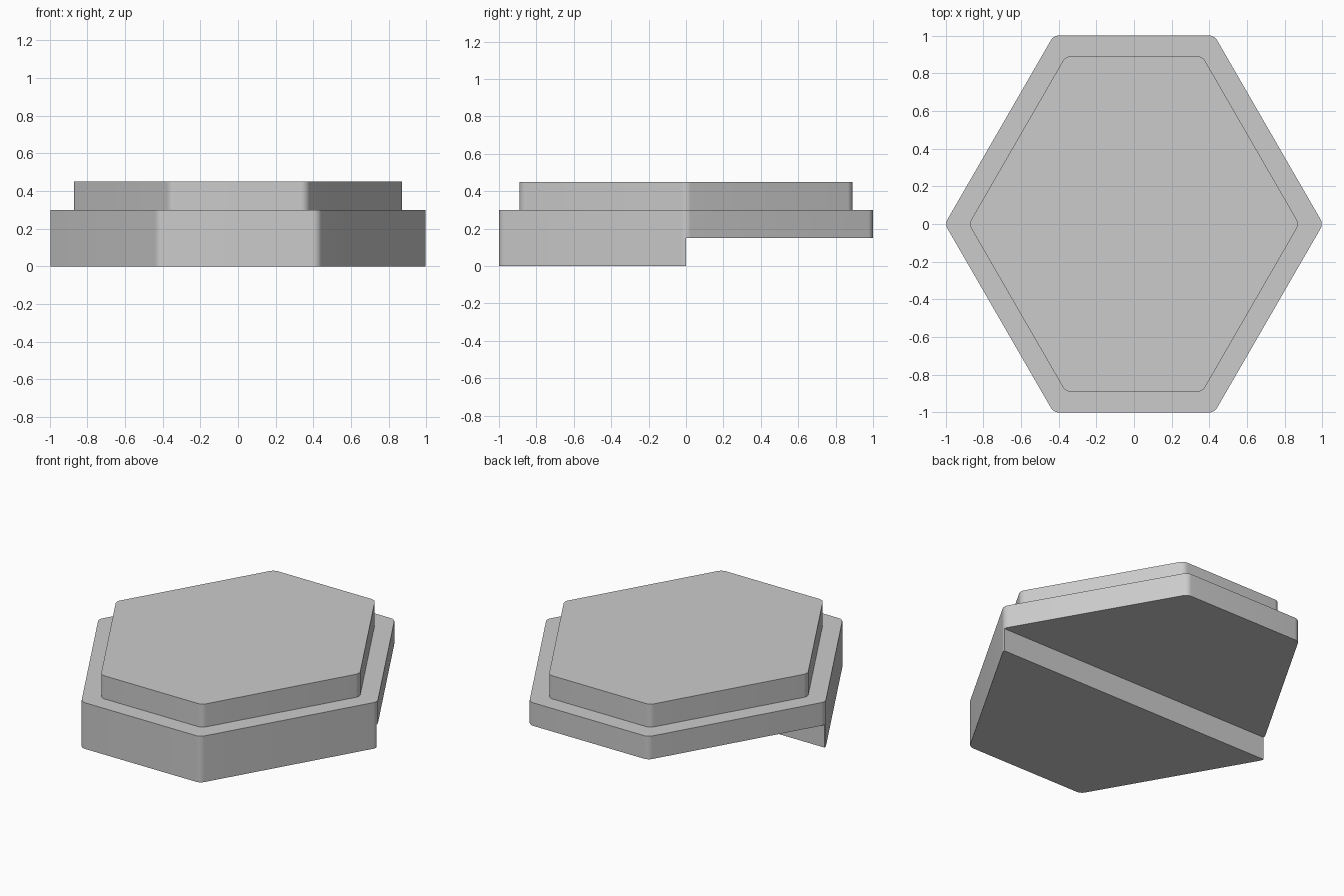
import bpy
import bmesh
import math
from mathutils import Vector

cube = bpy.data.objects.get("Cube")
if cube:
    bpy.data.objects.remove(cube, do_unlink=True)

STEP = 0.15      # height of each layer
RADIUS = 0.05    # rounded corner radius
ARC_STEPS = 8

grey = bpy.data.materials.new("plain grey")
grey.use_nodes = True
colour = (0.6, 0.6, 0.6, 1.0)
grey.diffuse_color = colour
grey.node_tree.nodes["Principled BSDF"].inputs["Base Color"].default_value = colour


def hexagon(tip, half_depth):
    """Outline of a stretched hexagon with 120 degree rounded corners."""
    side = tip - half_depth * math.tan(math.radians(30))
    corners = [(tip, 0, 0), (side, half_depth, 60), (-side, half_depth, 120),
               (-tip, 0, 180), (-side, -half_depth, 240), (side, -half_depth, 300)]
    reach = RADIUS / math.cos(math.radians(30))
    points = []
    for x, y, facing in corners:
        out = math.radians(facing)
        cx, cy = x - reach * math.cos(out), y - reach * math.sin(out)
        for i in range(ARC_STEPS + 1):
            a = out + math.radians(60 * i / ARC_STEPS - 30)
            points.append((cx + RADIUS * math.cos(a), cy + RADIUS * math.sin(a)))
    return points


def prism(outline, z0, z1):
    """Closed prism; returns the bmesh and its bottom face."""
    bm = bmesh.new()
    low = [bm.verts.new((x, y, z0)) for x, y in outline]
    high = [bm.verts.new((x, y, z1)) for x, y in outline]
    bottom = bm.faces.new(low[::-1])
    bm.faces.new(high)
    for i in range(len(low)):
        j = (i + 1) % len(low)
        bm.faces.new((low[i], low[j], high[j], high[i]))
    return bm, bottom


def finish(bm, name):
    bmesh.ops.recalc_face_normals(bm, faces=bm.faces)
    mesh = bpy.data.meshes.new(name)
    bm.to_mesh(mesh)
    bm.free()
    mesh.materials.append(grey)
    obj = bpy.data.objects.new(name, mesh)
    bpy.context.collection.objects.link(obj)
    bpy.ops.object.select_all(action='DESELECT')
    obj.select_set(True)
    bpy.context.view_layer.objects.active = obj
    bpy.ops.object.shade_smooth_by_angle(angle=math.radians(30))


# Base: full slab whose front half drops one layer lower
bm, bottom = prism(hexagon(1.004, 1.0), STEP, 2 * STEP)
bmesh.ops.bisect_plane(bm, geom=[bottom, *bottom.edges, *bottom.verts], dist=0.0001,
                       plane_co=(0, 0, 0), plane_no=(0, 1, 0))
bm.normal_update()
front = [f for f in bm.faces
         if f.normal.z < -0.9 and f.calc_center_median().y < 0]
lower = bmesh.ops.extrude_discrete_faces(bm, faces=front)["faces"]
bmesh.ops.translate(bm, vec=Vector((0, 0, -STEP)),
                    verts=list({v for f in lower for v in f.verts}))
finish(bm, "stepped_base")

# Raised top plate, set in evenly from the base edge
bm, bottom = prism(hexagon(0.877, 0.89), 2 * STEP, 3 * STEP)
finish(bm, "top_plate")
